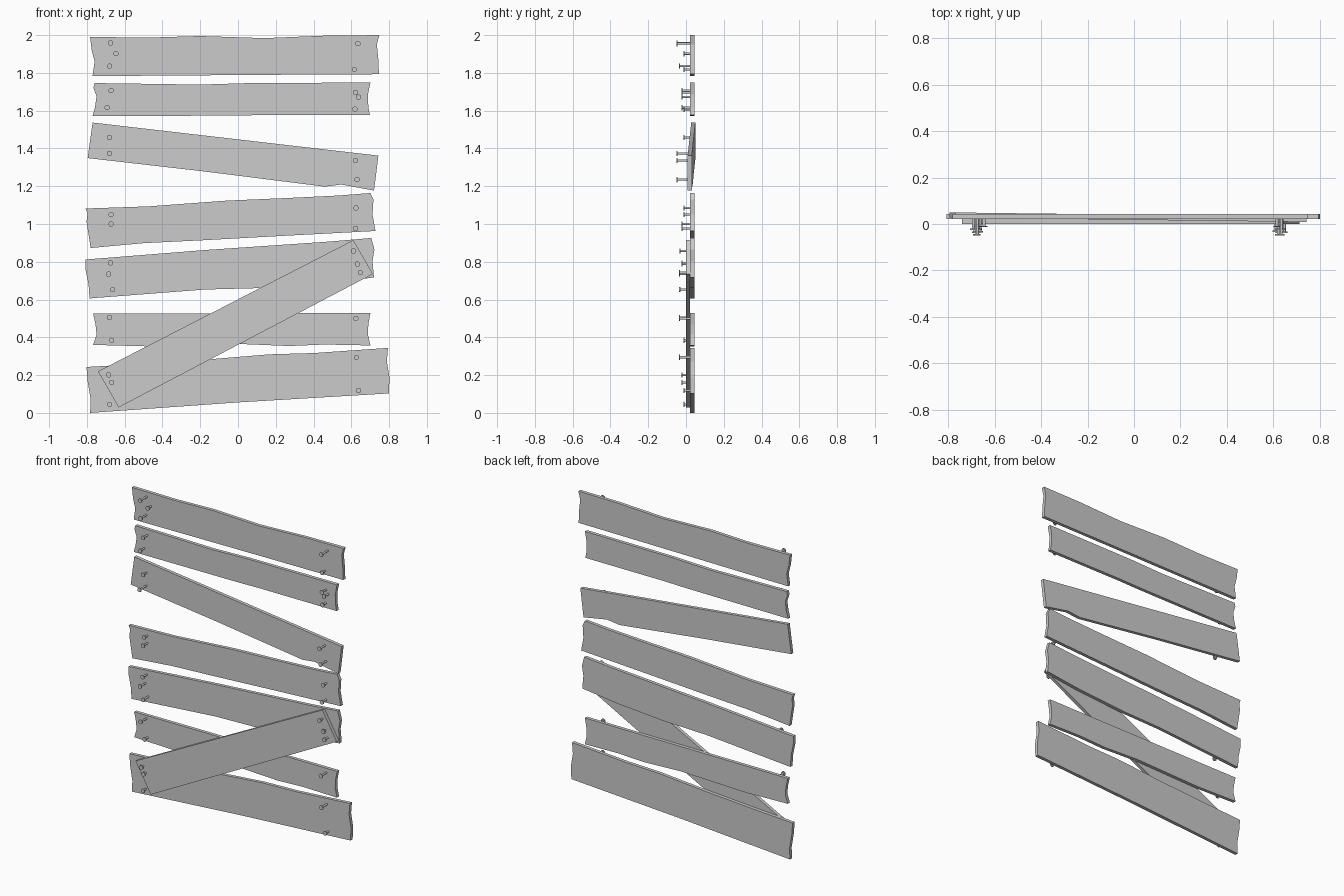
import bpy, bmesh
from math import pi
from mathutils import Matrix

THICK = 0.022


def finish(name, bm):
    bmesh.ops.recalc_face_normals(bm, faces=bm.faces)
    me = bpy.data.meshes.new(name)
    bm.to_mesh(me)
    bm.free()
    ob = bpy.data.objects.new(name, me)
    bpy.context.collection.objects.link(ob)
    return ob


def plank(name, outline, left_y=0.022, right_y=0.022):
    """Extrude an (x, z) outline backwards; the front face runs from left_y to right_y."""
    bm = bmesh.new()
    verts = []
    for x, z in outline:
        t = (x + 0.8) / 1.6
        verts.append(bm.verts.new((x, left_y + (right_y - left_y) * t, z)))
    face = bm.faces.new(verts)
    ext = bmesh.ops.extrude_face_region(bm, geom=[face])
    moved = [g for g in ext["geom"] if isinstance(g, bmesh.types.BMVert)]
    bmesh.ops.translate(bm, verts=moved, vec=(0, THICK, 0))
    return finish(name, bm)


def nail(name, x, z, head_y, end_y=0.025):
    """Thin shaft with a flat disc head facing the front."""
    bm = bmesh.new()
    for radius, y0, y1 in ((0.006, head_y + 0.003, end_y), (0.014, head_y, head_y + 0.006)):
        mat = Matrix.Translation((x, (y0 + y1) / 2, z)) @ Matrix.Rotation(pi / 2, 4, 'X')
        bmesh.ops.create_cone(bm, cap_ends=True, segments=12, radius1=radius,
                              radius2=radius, depth=y1 - y0, matrix=mat)
    return finish(name, bm)


# Boards, top to bottom: clockwise outlines with worn ends
plank("board_1", [(-.783, 1.99), (-.47, 1.987), (-.2, 1.995), (.14, 1.984), (.46, 1.997),
                  (.748, 2.0), (.735, 1.95), (.743, 1.87), (.746, 1.793), (.2, 1.79),
                  (-.77, 1.783), (-.759, 1.86), (-.775, 1.92)])
plank("board_2", [(-.759, 1.746), (-.2, 1.738), (.06, 1.746), (.701, 1.749), (.688, 1.685),
                  (.69, 1.617), (.698, 1.577), (.14, 1.577), (-.02, 1.574), (-.77, 1.571),
                  (-.757, 1.617), (-.749, 1.675), (-.765, 1.722)])
plank("slanted_board", [(-.77, 1.537), (.743, 1.362), (.733, 1.278), (.72, 1.177),
                        (.548, 1.209), (.458, 1.198), (-.177, 1.278), (-.796, 1.349),
                        (-.786, 1.42)], 0.028, 0.008)
plank("board_4", [(-.807, 1.082), (-.479, 1.093), (-.056, 1.124), (.272, 1.138),
                  (.537, 1.151), (.701, 1.164), (.717, 1.13), (.712, 1.05), (.728, .963),
                  (.272, .939), (-.204, .913), (-.495, .899), (-.78, .873), (-.791, .944),
                  (-.802, 1.013), (-.796, 1.056)])
plank("board_5", [(-.807, .812), (-.177, .862), (.484, .907), (.706, .926), (.722, .865),
                  (.712, .802), (.72, .717), (.458, .685), (.124, .661), (-.177, .653),
                  (-.786, .606), (-.791, .68), (-.807, .759)])
plank("board_6", [(-.767, .526), (.701, .529), (.69, .468), (.688, .415), (.701, .357),
                  (.458, .362), (.272, .354), (.008, .365), (-.468, .352), (-.767, .36),
                  (-.749, .415), (-.754, .468)])
plank("board_7", [(-.802, .243), (-.521, .259), (-.161, .283), (.167, .31), (.405, .317),
                  (.794, .344), (.788, .272), (.802, .188), (.799, .103), (.008, .056),
                  (-.783, 0), (-.78, .071), (-.796, .167)])
# Diagonal brace in front of the lower boards
plank("diagonal_brace", [(-.741, .22), (.611, .915), (.714, .735), (-.632, .029)], 0, 0)

# Nails per board: x, z, y of the head
nails = {
    "board_1": [(-.675, 1.958, -.05), (-.646, 1.902, -.014), (-.68, 1.836, -.038),
                (.635, 1.955, -.05), (.616, 1.818, -.014)],
    "board_2": [(-.672, 1.706, -.025), (-.693, 1.616, -.025), (.622, 1.696, -.025),
                (.638, 1.672, -.025), (.619, 1.608, -.014)],
    "slanted_board": [(-.68, 1.458, -.014), (-.68, 1.373, -.05), (.622, 1.336, -.05),
                      (.63, 1.235, -.05)],
    "board_4": [(-.672, 1.05, -.014), (-.672, 1.0, -.025), (.624, 1.085, -.014),
                (.622, .976, -.025)],
    "board_5": [(-.675, .794, -.025), (-.685, .735, -.038), (-.664, .653, -.036)],
    "board_6": [(-.68, .505, -.038), (-.669, .384, -.014), (.624, .5, -.038)],
    "board_7": [(-.68, .045, -.014), (.627, .294, -.038), (.638, .119, -.014)],
    "brace": [(-.685, .201, -.025), (-.669, .161, -.025), (.611, .857, -.034),
              (.632, .788, -.025), (.648, .743, -.038)],
}
for board, spots in nails.items():
    for i, (x, z, head_y) in enumerate(spots, 1):
        nail(f"{board}_nail_{i}", x, z, head_y)
